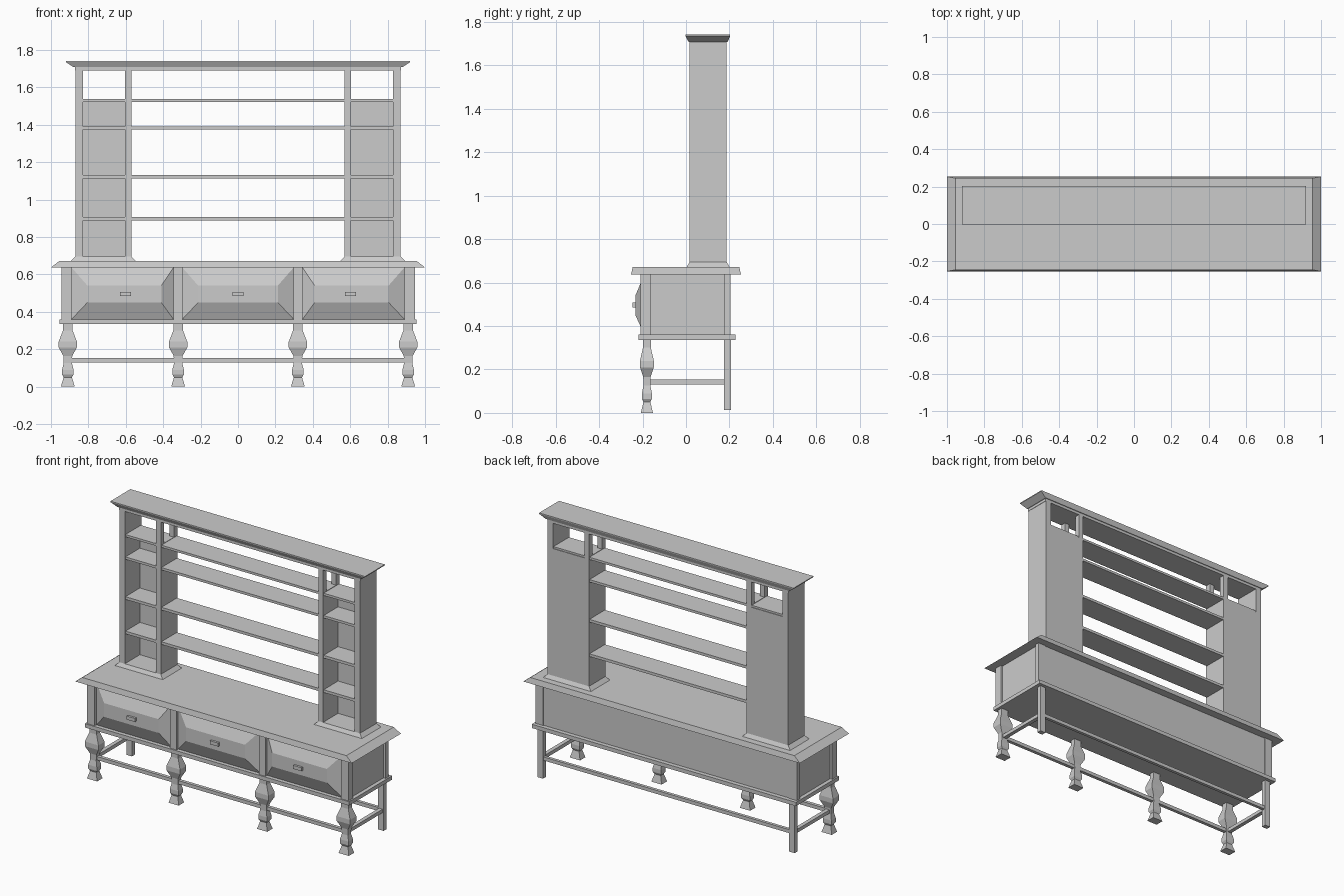
import bpy, bmesh

if "Cube" in bpy.data.objects:
    bpy.data.objects.remove(bpy.data.objects["Cube"])

def loft(name, rings, axis='z'):
    """Loft rectangles (a0, a1, b0, b1, height) along z, or along y when axis is 'y'."""
    bm = bmesh.new()
    loops = []
    for a0, a1, b0, b1, h in rings:
        pts = [(a0, b0), (a1, b0), (a1, b1), (a0, b1)]
        loops.append([bm.verts.new((a, b, h) if axis == 'z' else (a, h, b)) for a, b in pts])
    for lo, hi in zip(loops, loops[1:]):
        for i in range(4):
            j = (i + 1) % 4
            bm.faces.new((lo[i], lo[j], hi[j], hi[i]))
    bm.faces.new(loops[0])
    bm.faces.new(loops[-1])
    bmesh.ops.recalc_face_normals(bm, faces=bm.faces)
    me = bpy.data.meshes.new(name)
    bm.to_mesh(me)
    bm.free()
    ob = bpy.data.objects.new(name, me)
    bpy.context.collection.objects.link(ob)
    return ob

def box(name, x0, x1, y0, y1, z0, z1):
    return loft(name, [(x0, x1, y0, y1, z0), (x0, x1, y0, y1, z1)])

def pair(name, x0, x1, *yz):
    """A box on the right and its mirror image on the left."""
    box(name + "_right", x0, x1, *yz)
    box(name + "_left", -x1, -x0, *yz)

# Worktop with bevelled ends, and the lower moulding
loft("worktop", [(-1, 1, -.253, .253, .637), (-.955, .955, -.245, .245, .672)])
box("lower_moulding", -.955, .955, -.218, .228, .335, .36)

# Cabinet body, recessed at the front and ends between corner posts
box("cabinet_body", -.93, .93, -.175, .2, .36, .637)
pair("front_corner_post", .89, .945, -.21, -.16, .36, .637)
pair("back_corner_post", .89, .945, .175, .205, .36, .637)
pair("drawer_divider", .298, .345, -.21, -.17, .36, .637)

# Fielded drawer fronts with small handles
for n, (x0, x1) in enumerate([(-.89, -.345), (-.298, .298), (.345, .89)]):
    loft(f"drawer_front_{n}", [(x0, x1, .36, .637, -.17), (x0, x1, .36, .637, -.192),
                               (x0 + .085, x1 - .065 if n == 0 else x1 - .085, .45, .54, -.233)]
         if n < 2 else [(x0, x1, .36, .637, -.17), (x0, x1, .36, .637, -.192),
                        (x0 + .065, x1 - .085, .45, .54, -.233)], 'y')
    c = (-.602, 0, .602)[n]
    box(f"drawer_handle_{n}", c - .03, c + .03, -.247, -.23, .484, .507)

# Turned-style front legs: (z, half width, half depth)
profile = [(0, .037, .028), (.05, .022, .016), (.065, .031, .023), (.09, .031, .023),
           (.125, .022, .016), (.165, .024, .017), (.21, .049, .032), (.24, .049, .032),
           (.3, .026, .018), (.335, .026, .018)]
for n, cx in enumerate((-.91, -.32, .32, .91)):
    loft(f"front_leg_{n}", [(cx - w, cx + w, -.18 - d, -.18 + d, z) for z, w, d in profile])

# Plain back legs and stretchers
pair("back_leg", .89, .93, .175, .206, .013, .335)
pair("side_stretcher", .897, .923, -.175, .18, .13, .153)
box("front_stretcher", -.91, .91, -.19, -.168, .13, .153)
box("back_stretcher", -.91, .91, .18, .2, .13, .153)

# Two rack towers: plinth, sides, open upper posts, back panel
F, B = .017, .187
for s, side in ((1, "right"), (-1, "left")):
    def tbox(name, x0, x1, *yz):
        a, b = sorted((s * x0, s * x1))
        box(f"{name}_{side}", a, b, *yz)
    a, b = sorted((s * .545, s * .895))
    loft(f"tower_plinth_{side}", [(a, b, F - .015, B + .015, .67),
                                  (a + .025, b - .025, F, B, .695)])
    tbox("tower_outer_side", .83, .87, F, B, .69, 1.705)
    tbox("tower_inner_side", .57, .603, F, B, .69, 1.54)
    tbox("tower_front_post", .57, .603, F, F + .035, 1.54, 1.7)
    tbox("tower_back_post", .57, .603, B - .035, B, 1.54, 1.7)
    tbox("tower_back", .603, .83, B - .015, B, .69, 1.525)

# Shelves running through the towers and across the middle
for n, (z0, z1) in enumerate([(.888, .906), (1.113, 1.131), (1.375, 1.391), (1.522, 1.537)]):
    box(f"shelf_{n}", -.835, .835, F + .006, B - .004, z0, z1)

# Top board and flared cornice
box("rack_top", -.872, .872, F, B, 1.69, 1.712)
loft("cornice", [(-.88, .88, F - .005, B + .005, 1.708), (-.92, .92, -.003, .203, 1.735),
                 (-.92, .92, -.003, .203, 1.741)])
